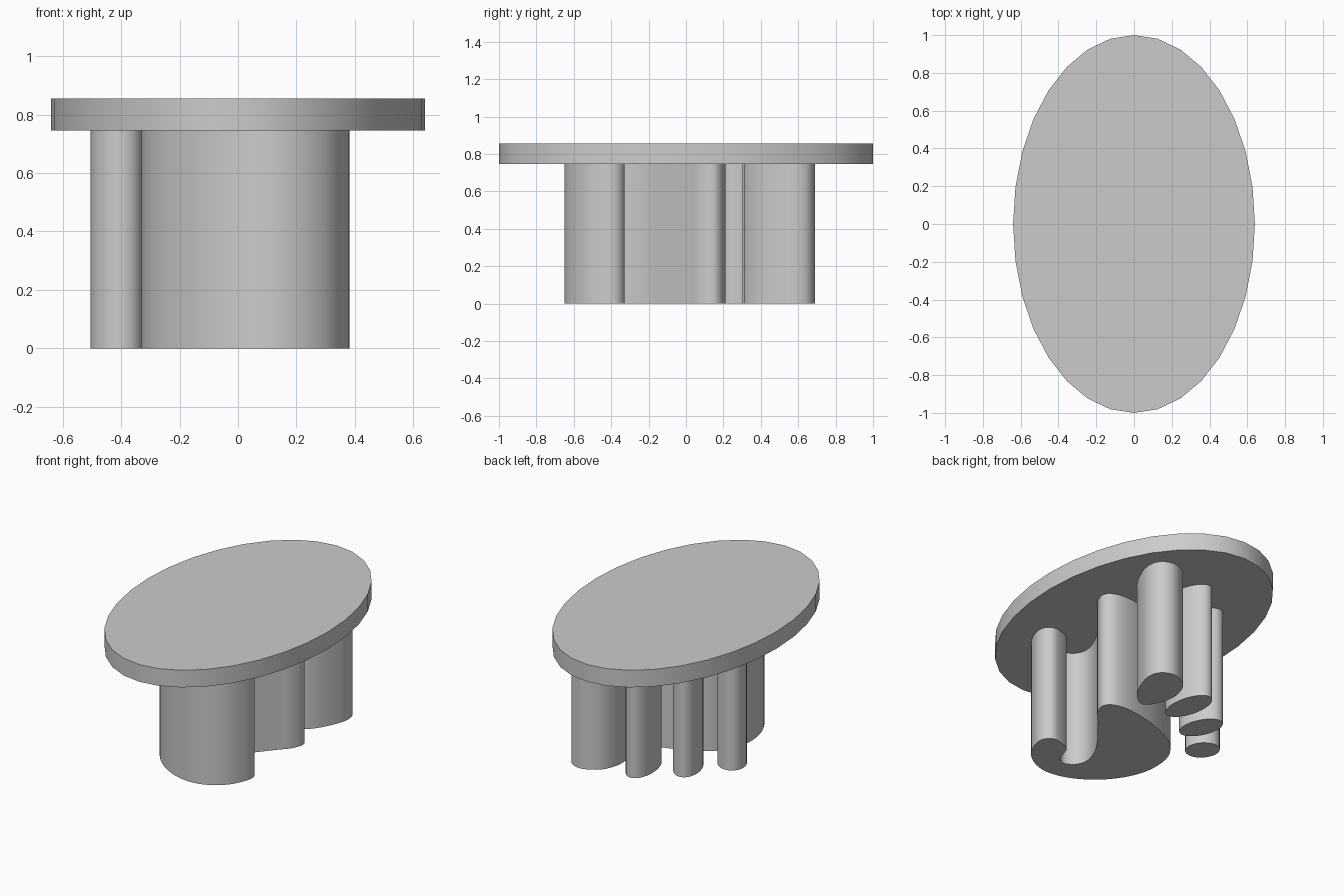
import bpy, bmesh, math
from mathutils import Vector

if "Cube" in bpy.data.objects:
    bpy.data.objects.remove(bpy.data.objects["Cube"])

LEG_TOP = 0.745
TABLE_TOP = 0.855


def extrude_outline(name, points, z0, z1):
    """Solid prism from a closed outline, smooth sides and sharp rims."""
    bm = bmesh.new()
    face = bm.faces.new([bm.verts.new((p[0], p[1], z0)) for p in points])
    ext = bmesh.ops.extrude_face_region(bm, geom=[face])
    top = [v for v in ext["geom"] if isinstance(v, bmesh.types.BMVert)]
    bmesh.ops.translate(bm, verts=top, vec=(0, 0, z1 - z0))
    bmesh.ops.recalc_face_normals(bm, faces=bm.faces)
    mesh = bpy.data.meshes.new(name)
    bm.to_mesh(mesh)
    bm.free()
    obj = bpy.data.objects.new(name, mesh)
    bpy.context.collection.objects.link(obj)
    bpy.ops.object.select_all(action='DESELECT')
    obj.select_set(True)
    bpy.context.view_layer.objects.active = obj
    bpy.ops.object.shade_smooth_by_angle(angle=math.radians(40))
    return obj


def smooth_loop(ctrl, steps=4):
    """Closed Catmull-Rom curve through the control points."""
    pts = [Vector(p) for p in ctrl]
    n, out = len(pts), []
    for i in range(n):
        a, b, c, d = (pts[(i + k) % n] for k in (-1, 0, 1, 2))
        for s in range(steps):
            t = s / steps
            out.append(0.5 * (2 * b + (c - a) * t
                              + (2 * a - 5 * b + 4 * c - d) * t * t
                              + (3 * b - a - 3 * c + d) * t ** 3))
    return out


def ellipse(cx, cy, rx, ry, angle=0.0, sides=32):
    ca, sa = math.cos(math.radians(angle)), math.sin(math.radians(angle))
    out = []
    for i in range(sides):
        t = 2 * math.pi * i / sides
        u, v = rx * math.cos(t), ry * math.sin(t)
        out.append((cx + u * ca - v * sa, cy + u * sa + v * ca))
    return out


# Oval table top
extrude_outline("table_top", ellipse(0, 0, 0.64, 1.0), LEG_TOP, TABLE_TOP)

# Large curled leg
curl = [(.33, -.33), (.375, -.37), (.375, -.44), (.32, -.55), (.22, -.625),
        (.10, -.65), (-.05, -.61), (-.19, -.51), (-.29, -.37), (-.33, -.22),
        (-.31, -.06), (-.22, .06), (-.10, .13), (.04, .18), (.20, .21),
        (.31, .20), (.36, .15), (.335, .07), (.275, 0), (.20, -.09),
        (.11, -.20), (.05, -.30), (.02, -.40), (.04, -.47), (.10, -.51),
        (.15, -.49), (.175, -.43), (.20, -.37), (.26, -.34)]
extrude_outline("curled_leg", smooth_loop(curl), 0, LEG_TOP)

# Large egg-shaped leg
egg = [(.19, .31), (.13, .39), (.11, .51), (.155, .63), (.26, .69),
       (.35, .66), (.375, .57), (.335, .45), (.27, .35)]
extrude_outline("egg_leg", smooth_loop(egg), 0, LEG_TOP)

# Three small oval legs: centre x, y, long radius, short radius, angle
small_legs = [(-.025, .465, .165, .085, 99),
              (-.240, .320, .140, .082, 109),
              (-.415, .125, .102, .085, 123)]
for i, leg in enumerate(small_legs, 1):
    extrude_outline(f"small_leg_{i}", ellipse(*leg), 0, LEG_TOP)
